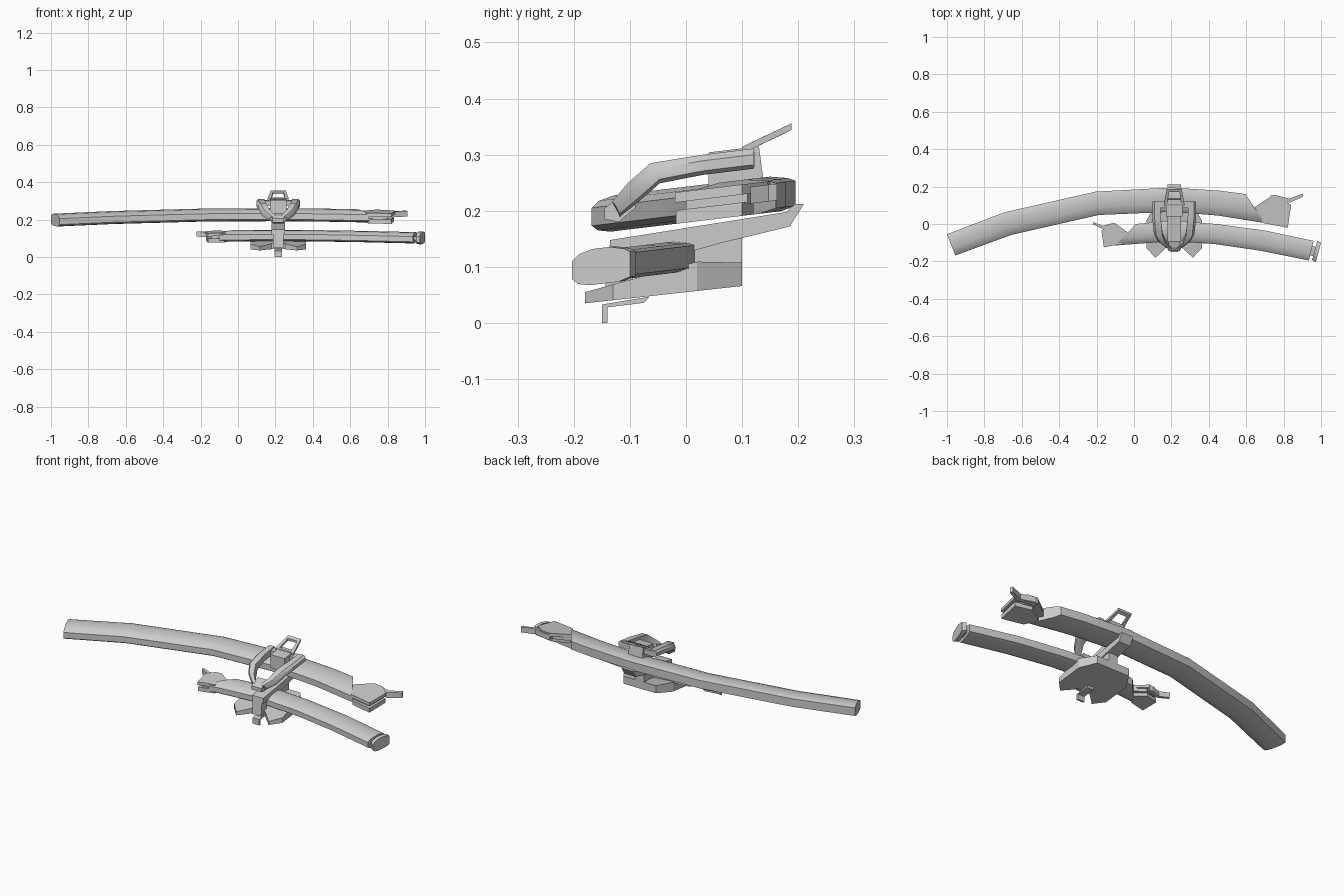
import bpy, bmesh, math

if "Cube" in bpy.data.objects:
    bpy.data.objects.remove(bpy.data.objects["Cube"])

CX = 0.215  # symmetry line of the mount


def finish(name, bm, smooth=False):
    bmesh.ops.recalc_face_normals(bm, faces=bm.faces)
    me = bpy.data.meshes.new(name)
    bm.to_mesh(me)
    bm.free()
    ob = bpy.data.objects.new(name, me)
    bpy.context.collection.objects.link(ob)
    if smooth:
        bpy.ops.object.select_all(action='DESELECT')
        ob.select_set(True)
        bpy.context.view_layer.objects.active = ob
        bpy.ops.object.shade_smooth_by_angle(angle=math.radians(38))
    return ob


def loft(name, rings, smooth=False, closed=False):
    bm = bmesh.new()
    vs = [[bm.verts.new(p) for p in r] for r in rings]
    n = len(vs[0])
    pairs = list(zip(vs, vs[1:])) + ([(vs[-1], vs[0])] if closed else [])
    for a, b in pairs:
        for i in range(n):
            j = (i + 1) % n
            bm.faces.new((a[i], a[j], b[j], b[i]))
    if not closed:
        bm.faces.new(vs[0])
        bm.faces.new(vs[-1])
    return finish(name, bm, smooth)


def prism(name, pts, lo, hi):
    """Top-view outline between two height functions of y."""
    return loft(name, [[(x, y, lo(y)) for x, y in pts],
                       [(x, y, hi(y)) for x, y in pts]])


def side_prism(name, pts, x0, x1):
    """Side-view (y, z) outline extruded along x."""
    return loft(name, [[(x, y, z) for y, z in pts] for x in (x0, x1)])


def plane(c, slope=0.12):
    return lambda y: c + slope * y


# cross-section: fraction from front edge to back edge, height factor
SECTION = [(0, -.55), (0, .45), (.12, .8), (.35, 1), (.65, 1), (.9, .8),
           (1, .6), (1, -.8), (.8, -1), (.3, -1), (.1, -.85)]


def sheath(name, stations, mid, h):
    rings = []
    for xf, yf, xb, yb in stations:
        ring = []
        for t, v in SECTION:
            x, y = xf + (xb - xf) * t, yf + (yb - yf) * t
            ring.append((x, y, mid(y) + v * h))
        rings.append(ring)
    return loft(name, rings, True)


big_mid, small_mid = plane(0.211), plane(0.12)

# curved sheaths
sheath("long_sheath", [(-.955, -.168, -1, -.055), (-.655, -.058, -.695, .062),
       (-.19, .048, -.205, .173), (.2, .065, .2, .195),
       (.45, .045, .46, .178), (.70, .005, .595, .16)], big_mid, .032)
sheath("short_sheath", [(.935, -.195, .96, -.09), (.67, -.142, .7, -.035),
       (.43, -.107, .44, 0), (.2, -.092, .2, .018),
       (-.10, -.115, .01, .0)], small_mid, .028)

# end cap on the short sheath, with its joining pin
sheath("sheath_end_cap", [(.952, -.192, .98, -.09), (.972, -.203, 1, -.1)],
       small_mid, .032)
prism("cap_pin", [(.93, -.165), (.97, -.175), (.98, -.125), (.94, -.115)],
      plane(.11), plane(.13))


# handles: stacked plates with a recessed core and a bent lever
def handle(prefix, f, mid, k):
    def part(name, pts, a, b):
        prism(prefix + name, [f(*p) for p in pts],
              lambda y: mid(y) + a * k, lambda y: mid(y) + b * k)
    outline = [(.645, .09), (.735, .15), (.785, .145), (.84, .10),
               (.822, -.02), (.69, .005)]
    part("_handle_top", outline, .006, .024)
    part("_handle_core", [(.64, .085), (.73, .13), (.80, .11), (.80, 0),
                          (.68, .02)], -.012, .012)
    part("_handle_bottom", [(.66, .07), (.74, .12), (.835, .10),
                            (.82, -.018), (.70, .005)], -.032, -.008)
    part("_handle_lever", [(.73, .152), (.755, .155), (.83, .135),
                           (.90, .162), (.905, .147), (.835, .115),
                           (.74, .128)], -.012, .018)


handle("long", lambda x, y: (x, y), big_mid, 1)
handle("short", lambda x, y: (-.03 - .72 * (x - .64), -.11 + .74 * y),
       small_mid, .9)

# base plate with front notch and chamfered rear
half = [(.035, -.12), (.10, -.18), (.148, -.13), (.148, .02), (.10, .1)]
outline = [(CX + x, y) for x, y in half] + \
          [(CX - x, y) for x, y in reversed(half)]
prism("base_plate", outline, plane(.055, .11),
      lambda y: min(.104 + .27 * y, .11 - .03 * (y - .02))
      if y > -.15 else .055)

# hook under the plate
side_prism("base_hook", [(-.15, 0), (-.14, 0), (-.14, .028), (-.075, .036),
           (-.065, .047), (-.15, .033)], CX - .02, CX + .02)

# central bar between the two sheaths and its front stop
side_prism("centre_bar", [(-.135, .148), (.18, .198), (.19, .212),
           (.21, .212), (.185, .172), (.06, .142), (0, .125), (-.135, .12)],
           CX - .035, CX + .035)
side_prism("front_stop", [(-.145, .05), (-.095, .055), (-.095, .14),
           (-.135, .148)], CX - .028, CX + .028)
side_prism("bar_foot", [(-.02, .07), (.1, .08), (.1, .155), (-.02, .13)],
           CX - .028, CX + .028)

# pair of bent clamp arms
for s, side in ((-1, "left"), (1, "right")):
    rings = []
    for y, z, o, i, h in [(-.125, .203, .045, .012, .014),
                          (-.095, .232, .085, .045, .018),
                          (-.055, .267, .108, .062, .018),
                          (.03, .282, .117, .072, .018),
                          (.12, .293, .117, .075, .018)]:
        d = h * .45 if y < -.05 else 0
        rings.append([(CX + s * i, y - d, z + h), (CX + s * (o - .012), y - d, z + h),
                      (CX + s * o, y, z + h * .4), (CX + s * o, y + d, z - h * .6),
                      (CX + s * (o - .01), y + d, z - h), (CX + s * i, y + d, z - h)])
    loft("clamp_arm_" + side, rings, True)

# hinge where the arms meet, rear block and cross link
side_prism("clamp_hinge", [(-.145, .185), (-.12, .18), (-.09, .205),
           (-.09, .232), (-.125, .22), (-.145, .205)], CX - .03, CX + .03)
side_prism("rear_block", [(.04, .23), (.14, .24), (.13, .315), (.04, .304)],
           CX - .043, CX + .043)
side_prism("cross_link", [(.085, .272), (.122, .277), (.122, .305),
           (.085, .3)], CX - .1, CX + .1)

# tilted pull loop
rings = []
for x, y, z, ix, iy, iz in [(-.056, .1, .308, -.036, .108, .312),
                            (-.04, .188, .35, -.028, .172, .342),
                            (.04, .188, .35, .028, .172, .342),
                            (.056, .1, .308, .036, .108, .312)]:
    rings.append([(CX + x, y, z + .006), (CX + ix, iy, iz + .006),
                  (CX + ix, iy, iz - .006), (CX + x, y, z - .006)])
loft("pull_loop", rings, closed=True)
